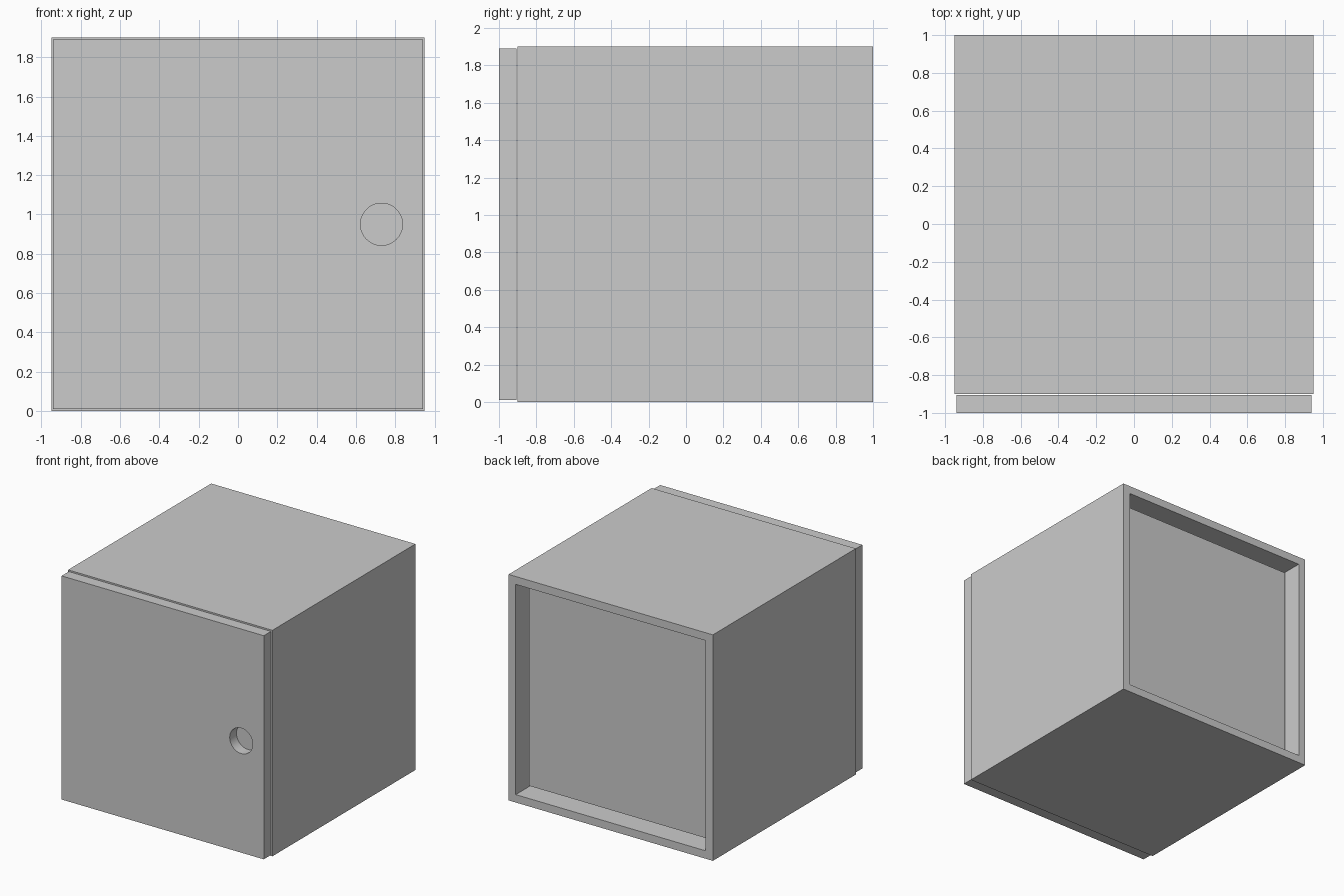
import bpy, bmesh, math

if "Cube" in bpy.data.objects:
    bpy.data.objects.remove(bpy.data.objects["Cube"])


def box(name, x, y, z):
    """Box from (min, max) ranges on each axis."""
    bpy.ops.mesh.primitive_cube_add(size=1, location=[sum(r) / 2 for r in (x, y, z)])
    ob = bpy.context.object
    ob.name = name
    ob.scale = [r[1] - r[0] for r in (x, y, z)]
    bpy.ops.object.transform_apply(location=True, rotation=False, scale=True)
    return ob


WALL = 0.094

# carcass: a square tube open at the front and back
carcass = box("carcass", (-0.95, 0.95), (-0.90, 1.0), (0, 1.9))
bm = bmesh.new()
bm.from_mesh(carcass.data)
ends = [f for f in bm.faces if abs(f.normal.y) > 0.9]
bmesh.ops.inset_individual(bm, faces=ends, thickness=WALL)
rims = [e for f in ends for e in f.edges]
bmesh.ops.delete(bm, geom=ends, context='FACES_ONLY')
bmesh.ops.bridge_loops(bm, edges=rims)
bmesh.ops.recalc_face_normals(bm, faces=bm.faces)
bm.to_mesh(carcass.data)
bm.free()

# recessed back panel
inner = 0.95 - WALL
box("back_panel", (-inner, inner), (0.81, 0.86), (WALL, 1.9 - WALL))

# door, slightly smaller than the carcass, with a thin gap behind it
door = box("door", (-0.94, 0.94), (-1.0, -0.905), (0.01, 1.89))

# round finger hole
bpy.ops.mesh.primitive_cylinder_add(vertices=64, radius=0.107, depth=0.2,
                                    location=(0.73, -1.01, 0.95),
                                    rotation=(math.pi / 2, 0, 0))
cutter = bpy.context.object
cutter.name = "finger_hole_cutter"
cutter.hide_render = True
mod = door.modifiers.new("finger_hole", 'BOOLEAN')
mod.operation = 'DIFFERENCE'
mod.solver = 'EXACT'
mod.object = cutter
bpy.ops.object.select_all(action='DESELECT')
door.select_set(True)
bpy.context.view_layer.objects.active = door
bpy.ops.object.modifier_apply(modifier=mod.name)
bpy.data.objects.remove(cutter)

# smooth hole wall, crisp edges
bpy.ops.object.shade_smooth_by_angle(angle=math.radians(30))
